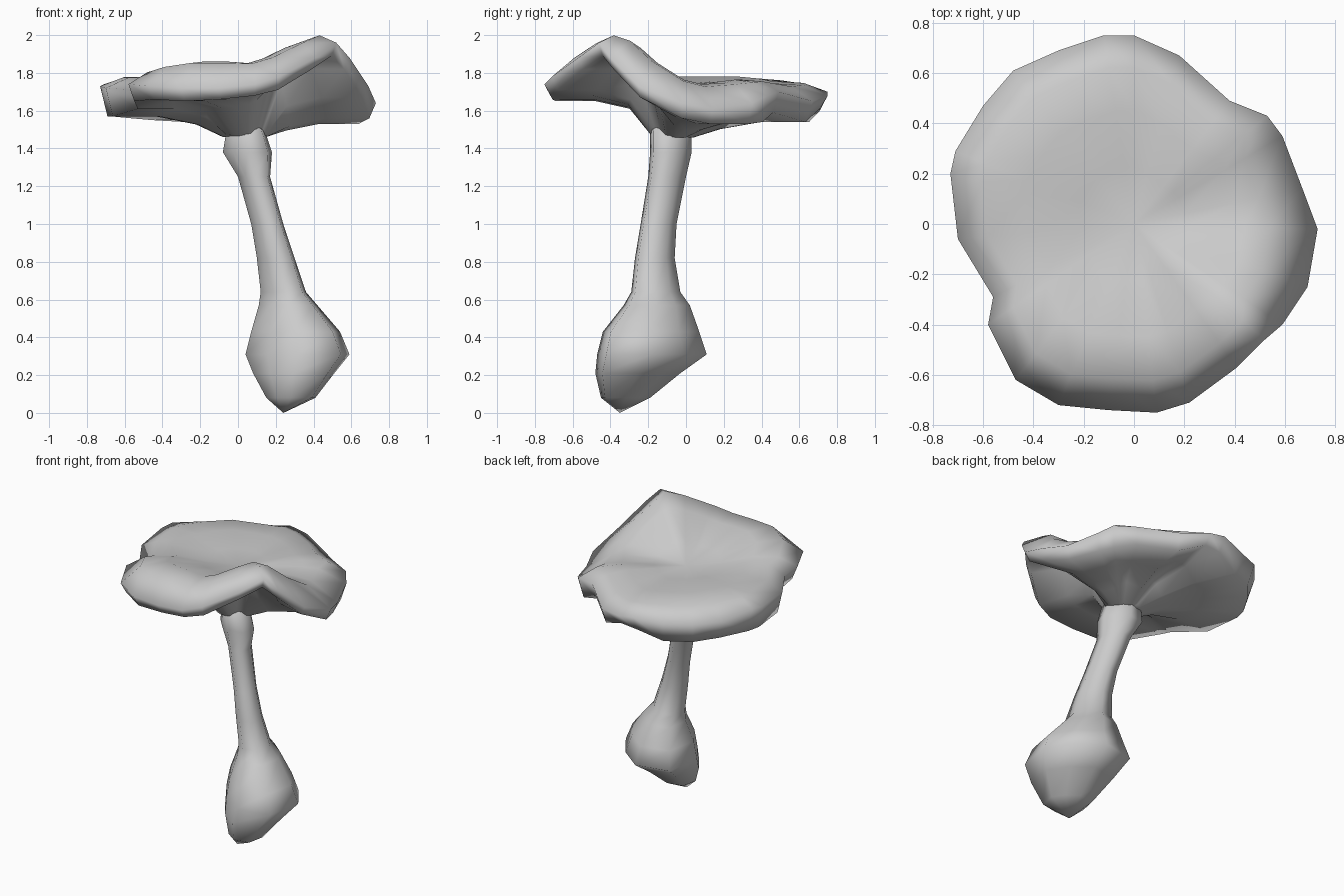
import bpy
import bmesh
from math import cos, sin, tau
from mathutils import Vector

default_cube = bpy.data.objects.get("Cube")
if default_cube:
    bpy.data.objects.remove(default_cube, do_unlink=True)

# One plain grey for the whole mushroom
GREY = (0.6, 0.6, 0.6, 1.0)
grey_material = bpy.data.materials.new("plain grey")
grey_material.use_nodes = True
grey_material.diffuse_color = GREY
grey_material.node_tree.nodes["Principled BSDF"].inputs["Base Color"].default_value = GREY


def loft(name, rings, start=None, end=None):
    """Skin closed rings of points, with optional pole points at both ends."""
    bm = bmesh.new()
    loops = [[bm.verts.new(point) for point in ring] for ring in rings]
    count = len(loops[0])
    for lower, upper in zip(loops, loops[1:]):
        for i in range(count):
            j = (i + 1) % count
            bm.faces.new((lower[i], lower[j], upper[j], upper[i]))
    for pole, loop in ((start, loops[0]), (end, loops[-1])):
        if pole is not None:
            tip = bm.verts.new(pole)
            for i in range(count):
                bm.faces.new((tip, loop[i], loop[(i + 1) % count]))
    bmesh.ops.recalc_face_normals(bm, faces=bm.faces)
    mesh = bpy.data.meshes.new(name)
    bm.to_mesh(mesh)
    bm.free()
    mesh.materials.append(grey_material)
    for polygon in mesh.polygons:
        polygon.use_smooth = True
    part = bpy.data.objects.new(name, mesh)
    bpy.context.scene.collection.objects.link(part)
    return part


# Stem with bulb: height, then x range and y range of each section
STEM_SECTIONS = [
    (.08, .15, .41, -.45, -.19),
    (.21, .08, .51, -.48, -.03),
    (.31, .04, .59, -.47, .11),
    (.43, .07, .54, -.44, .07),
    (.57, .11, .42, -.33, .02),
    (.64, .12, .36, -.29, -.03),
    (.82, .1, .3, -.27, -.06),
    (1, .07, .24, -.24, -.05),
    (1.25, 0, .17, -.2, 0),
    (1.38, -.08, .18, -.19, .03),
    (1.5, -.06, .14, -.19, .03),
]
SIDES = 8


def stem_ring(z, x_min, x_max, y_min, y_max):
    """Eight-sided section, a little longer along one diagonal."""
    middle = Vector(((x_min + x_max) / 2, (y_min + y_max) / 2, z))
    half_x, half_y = (x_max - x_min) / 2, (y_max - y_min) / 2
    ring = []
    for i in range(SIDES):
        angle = tau * i / SIDES
        stretch = 1 - .18 * sin(2 * angle)
        ring.append(middle + stretch * Vector((half_x * cos(angle), half_y * sin(angle), 0)))
    return ring


loft("stem_and_bulb", [stem_ring(*section) for section in STEM_SECTIONS],
     start=(.24, -.35, 0), end=(.04, -.08, 1.58))

# Cap outline: x, y, then heights of the inner ridge, outer rim and lower lip
CAP_OUTLINE = [
    (.73, -.02, 1.77, 1.64, 1.56),
    (.67, .14, 1.74, 1.61, 1.53),
    (.59, .35, 1.75, 1.64, 1.53),
    (.53, .43, 1.77, 1.68, 1.54),
    (.38, .49, 1.77, 1.7, 1.59),
    (.18, .67, 1.75, 1.65, 1.54),
    (0, .75, 1.75, 1.68, 1.61),
    (-.12, .75, 1.76, 1.7, 1.6),
    (-.3, .69, 1.77, 1.68, 1.54),
    (-.48, .61, 1.78, 1.69, 1.55),
    (-.6, .47, 1.79, 1.69, 1.56),
    (-.71, .29, 1.79, 1.74, 1.57),
    (-.73, .2, 1.79, 1.73, 1.57),
    (-.7, -.06, 1.79, 1.72, 1.57),
    (-.56, -.29, 1.8, 1.71, 1.61),
    (-.58, -.4, 1.82, 1.74, 1.65),
    (-.47, -.62, 1.86, 1.73, 1.66),
    (-.3, -.72, 1.89, 1.72, 1.65),
    (-.1, -.74, 1.89, 1.72, 1.66),
    (.09, -.75, 1.88, 1.74, 1.68),
    (.22, -.71, 1.91, 1.78, 1.71),
    (.41, -.57, 1.98, 1.88, 1.82),
    (.52, -.46, 2.01, 1.96, 1.89),
    (.59, -.4, 1.98, 1.88, 1.82),
    (.69, -.25, 1.88, 1.73, 1.67),
]
TOP_CENTRE = Vector((0, 0, 1.74))
STEM_TOP = Vector((.04, -.08, 1.45))


def mix(a, b, amount):
    return a + (b - a) * amount


def top_ring(reach, rise):
    """Ring of the upper face, between the centre and the ridge."""
    return [Vector((x * reach, y * reach, mix(TOP_CENTRE.z, ridge, rise)))
            for x, y, ridge, rim, lip in CAP_OUTLINE]


def under_ring(reach, rise, steepness=0):
    """Ring of the funnel below, steeper where the lip is raised."""
    ring = []
    for x, y, ridge, rim, lip in CAP_OUTLINE:
        lift = min(.8, rise + (lip - 1.55) * steepness) if steepness else rise
        ring.append(Vector((mix(STEM_TOP.x, x, reach), mix(STEM_TOP.y, y, reach),
                            mix(STEM_TOP.z, lip, lift))))
    return ring


# The shoulder sits further in on the steep side of the cap
shoulder_ring = []
for x, y, ridge, rim, lip in CAP_OUTLINE:
    reach, rise = (.74, .9) if x > .58 else (.83, .78)
    shoulder_ring.append(Vector((x * reach, y * reach, mix(rim, ridge, rise))))
rim_ring = [Vector((x, y, rim)) for x, y, ridge, rim, lip in CAP_OUTLINE]

# Wavy cap: flat middle, raised front, rolled rim and funnel underneath
loft("mushroom_cap",
     [top_ring(.3, .3), top_ring(.6, .8), shoulder_ring, rim_ring,
      under_ring(.95, 1), under_ring(.62, 1), under_ring(.34, .6, 2),
      under_ring(.16, .1)],
     start=TOP_CENTRE, end=STEM_TOP)
